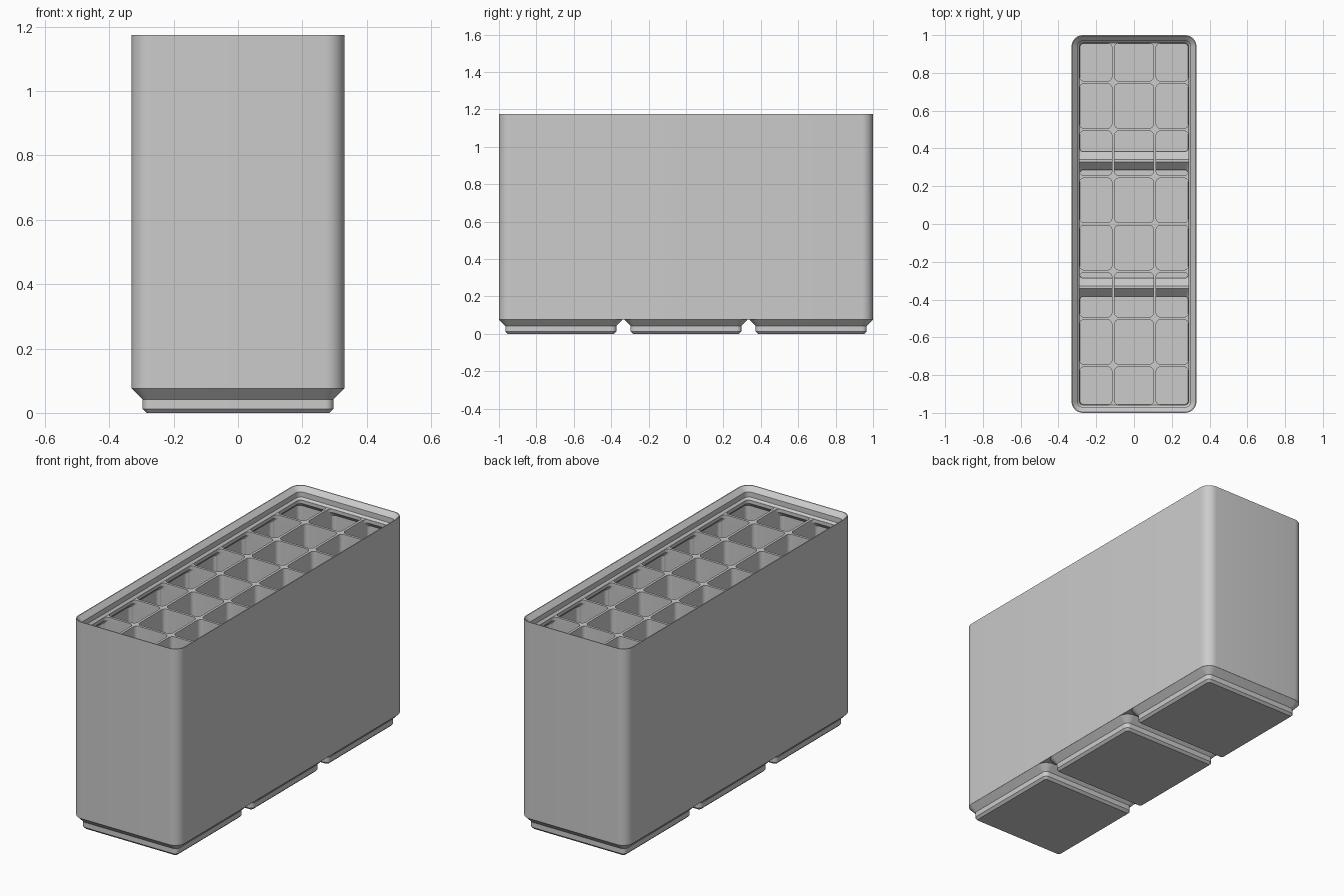
import bpy, bmesh, math

if "Cube" in bpy.data.objects:
    bpy.data.objects.remove(bpy.data.objects["Cube"], do_unlink=True)

HALF_X, HALF_Y = 0.3307, 1.0      # outer half sizes
TOP, FLOOR = 1.175, 0.016         # rim height, inside floor height
WALL, LIP = 0.0152, 0.0414        # wall thickness, lip overhang
GRID_TOP = 1.11                   # top of the dividers
FOOT_PITCH = 0.6693
COLS, ROWS, DIVIDER = 3, 8, 0.014

grey = bpy.data.materials.new("light_grey")
grey.use_nodes = True
grey.diffuse_color = (0.6, 0.6, 0.6, 1)
grey.node_tree.nodes["Principled BSDF"].inputs["Base Color"].default_value = (0.6, 0.6, 0.6, 1)


def ring(bm, z, x0, x1, y0, y1, r, seg=8):
    """Rounded rectangle of vertices, counter-clockwise."""
    corners = [(x1 - r, y1 - r), (x0 + r, y1 - r), (x0 + r, y0 + r), (x1 - r, y0 + r)]
    verts = []
    for i, (cx, cy) in enumerate(corners):
        for k in range(seg + 1):
            a = (i + k / seg) * math.pi / 2
            verts.append(bm.verts.new((cx + r * math.cos(a), cy + r * math.sin(a), z)))
    return verts


def loft(bm, sections):
    """Closed solid through rounded rectangles."""
    rings = [ring(bm, *s) for s in sections]
    for a, b in zip(rings, rings[1:]):
        n = len(a)
        for i in range(n):
            j = (i + 1) % n
            bm.faces.new((a[i], a[j], b[j], b[i]))
    bm.faces.new(rings[0][::-1])
    bm.faces.new(rings[-1])


def make(name, solids):
    bm = bmesh.new()
    for sections in solids:
        loft(bm, sections)
    bmesh.ops.recalc_face_normals(bm, faces=bm.faces[:])
    mesh = bpy.data.meshes.new(name)
    bm.to_mesh(mesh)
    bm.free()
    mesh.materials.append(grey)
    obj = bpy.data.objects.new(name, mesh)
    bpy.context.collection.objects.link(obj)
    return obj


def combine(target, helper, operation):
    """Apply a boolean and discard the helper."""
    helper.hide_render = True
    mod = target.modifiers.new("combine", "BOOLEAN")
    mod.operation, mod.solver, mod.object = operation, "EXACT", helper
    bpy.context.view_layer.objects.active = target
    bpy.ops.object.modifier_apply(modifier=mod.name)
    bpy.data.objects.remove(helper, do_unlink=True)


def inset(z, d, r):
    return (z, d - HALF_X, HALF_X - d, d - HALF_Y, HALF_Y - d, r)


def square(z, h, r, cy):
    return (z, -h, h, cy - h, cy + h, r)


# Outer body with the stepped stacking lip
bin_body = make("bin_body", [[
    inset(0.0757, 0, 0.06), inset(TOP, 0, 0.06),
    inset(TOP, 0.005, 0.055), inset(TOP - 0.025, 0.0303, 0.03),
    inset(TOP - 0.054, 0.0303, 0.03), inset(GRID_TOP, LIP, 0.019)]])

# Three stepped feet
feet_centres = [-FOOT_PITCH, 0, FOOT_PITCH]
feet = make("feet", [[
    square(0, 0.2837, 0.0127, cy), square(0.0127, 0.2964, 0.0255, cy),
    square(0.0414, 0.2964, 0.0255, cy), square(0.0757, 0.3302, 0.0593, cy),
    square(0.095, 0.3, 0.05, cy)] for cy in feet_centres])
combine(bin_body, feet, "UNION")

# Inside space: one pocket in each foot, open above
inside = make("inside", [[(0.088, -0.4, 0.4, -1.1, 1.1, 0.01),
                          (1.3, -0.4, 0.4, -1.1, 1.1, 0.01)]])
pockets = make("pockets", [[
    square(FLOOR, 0.285, 0.014, cy), square(0.045, 0.285, 0.014, cy),
    square(0.09, 0.33, 0.05, cy)] for cy in feet_centres])
combine(inside, pockets, "UNION")


# Compartments, narrowing under the lip
def span(i, count, half, edge):
    pitch = 2 * half / count
    lo, hi = -half + i * pitch + DIVIDER / 2, -half + (i + 1) * pitch - DIVIDER / 2
    return max(lo, edge - half), min(hi, half - edge)


def cell(i, j):
    def section(z, edge):
        return (z, *span(i, COLS, HALF_X, edge), *span(j, ROWS, HALF_Y, edge), 0.024)
    neck = LIP + 0.001
    return [section(0.005, WALL), section(1.064, WALL),
            section(1.091, neck), section(GRID_TOP + 0.01, neck)]


cells = make("compartments", [cell(i, j) for i in range(COLS) for j in range(ROWS)])
combine(cells, inside, "INTERSECT")
combine(bin_body, cells, "DIFFERENCE")

# Smooth rounded corners, crisp edges
bpy.ops.object.select_all(action="DESELECT")
bin_body.select_set(True)
bpy.context.view_layer.objects.active = bin_body
bpy.ops.object.shade_smooth_by_angle(angle=math.radians(25))
